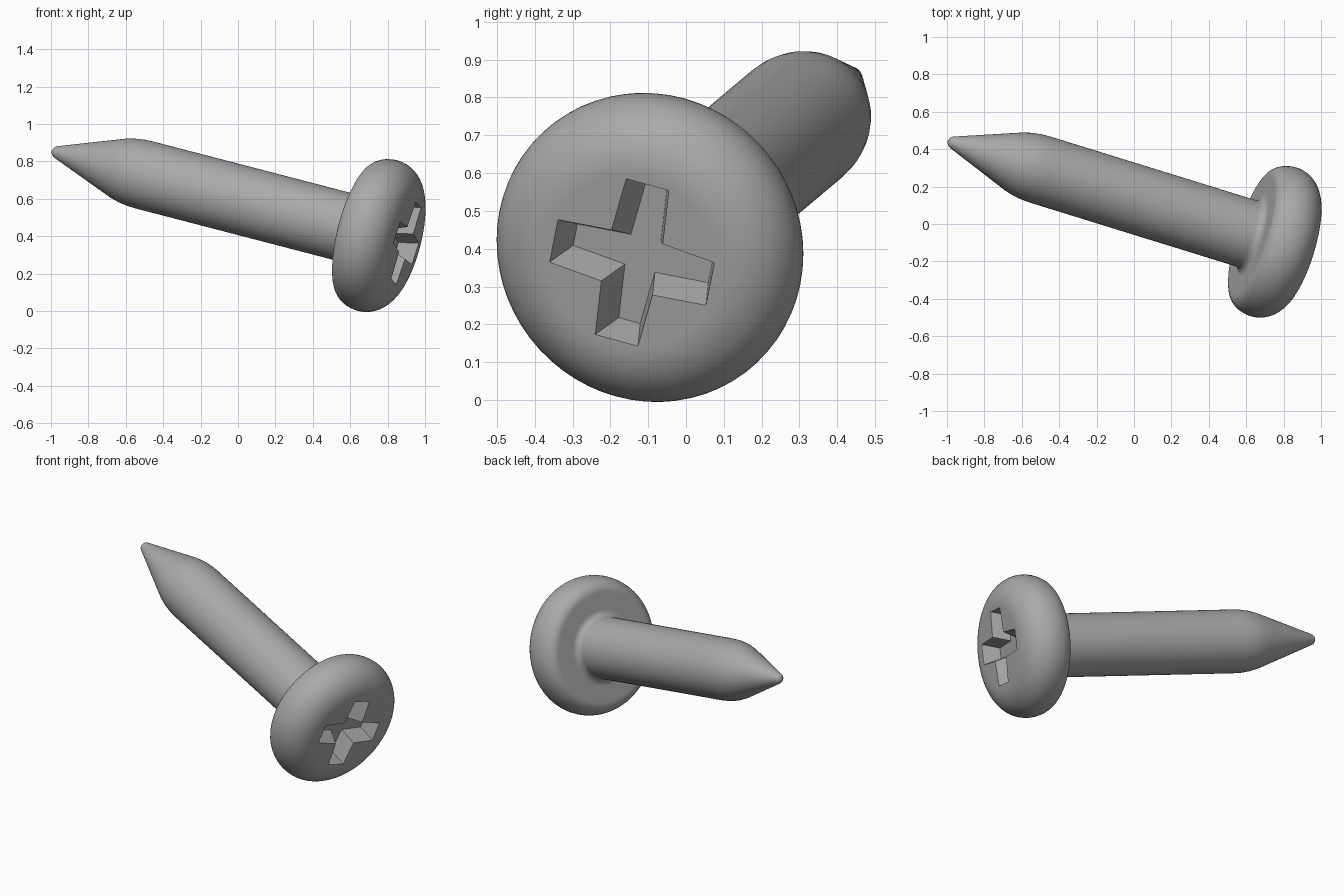
import bpy, bmesh
from math import pi, sin, cos
from mathutils import Matrix, Vector

if "Cube" in bpy.data.objects:
    bpy.data.objects.remove(bpy.data.objects["Cube"])

SEGMENTS = 64

steel = bpy.data.materials.new("steel_grey")
steel.use_nodes = True
colour = (0.4, 0.4, 0.4, 1)
steel.diffuse_color = colour
steel.node_tree.nodes["Principled BSDF"].inputs["Base Color"].default_value = colour


def arc(r, z, semi_r, semi_z, start, end, steps):
    """Elliptical arc in the (radius, height) plane, angles in quarter turns."""
    angles = [(start + (end - start) * i / steps) * pi / 2 for i in range(steps + 1)]
    return [(r + semi_r * cos(a), z + semi_z * sin(a)) for a in angles]


def loft(name, rings):
    """Skin a list of equal closed rings and cap both ends."""
    bm = bmesh.new()
    loops = [[bm.verts.new(p) for p in ring] for ring in rings]
    n = len(loops[0])
    for low, high in zip(loops, loops[1:]):
        for i in range(n):
            j = (i + 1) % n
            bm.faces.new((low[i], low[j], high[j], high[i]))
    bm.faces.new(loops[0][::-1])
    bm.faces.new(loops[-1])
    bmesh.ops.recalc_face_normals(bm, faces=bm.faces)
    mesh = bpy.data.meshes.new(name)
    bm.to_mesh(mesh)
    bm.free()
    mesh.materials.append(steel)
    obj = bpy.data.objects.new(name, mesh)
    bpy.context.collection.objects.link(obj)
    return obj


def circle(r, z):
    return [(r * cos(2 * pi * i / SEGMENTS), r * sin(2 * pi * i / SEGMENTS), z)
            for i in range(SEGMENTS)]


def cross(z, inset):
    """Cross outline with slightly tapered arms."""
    inner, tip, length = 0.072 - inset, 0.06 - inset, 0.22 - inset
    ring = []
    for k in range(4):
        turn = Matrix.Rotation(k * pi / 2, 3, 'Z')
        for x, y in ((inner, -inner), (length, -tip), (length, tip)):
            ring.append(turn @ Vector((x, y, z)))
    return ring


# Screw profile from the point, along the shank, to the head face
profile = arc(0, -1.845, 0.034, 0.034, -0.93, -0.25, 6)            # rounded point
profile += [(0.145, -1.545), (0.163, -1.495), (0.176, -1.445),     # soft shoulder
            (0.183, -1.395), (0.185, -1.34)]
profile += arc(0.225, -0.165, 0.04, 0.04, 2, 1, 6)                 # neck fillet
profile += [(0.23, -0.125), (0.325, -0.125)]                       # underside
profile += arc(0.335, 0, 0.081, 0.125, -1, 0, 10)                  # back rim
profile += arc(0.24, 0, 0.176, 0.163, 0, 1, 14)[1:]                # domed rim
profile += [(0.235, 0.163)]                                        # flat face
screw = loft("screw_body", [circle(r, z) for r, z in profile])

# Cross-shaped drive recess, walls sloping inwards
FACE, DEPTH, SLOPE = 0.163, 0.1, 0.3
cutter = loft("recess_cutter", [cross(FACE + h, SLOPE * -h) for h in (-DEPTH, 0.02)])
cutter.hide_render = True
cut = screw.modifiers.new("recess", 'BOOLEAN')
cut.operation = 'DIFFERENCE'
cut.solver = 'EXACT'
cut.object = cutter
bpy.context.view_layer.objects.active = screw
screw.select_set(True)
cutter.select_set(False)
bpy.ops.object.modifier_apply(modifier=cut.name)
bpy.data.objects.remove(cutter)
bpy.ops.object.shade_smooth_by_angle(angle=pi / 6)

# Tilt the screw: its axis points from the tip to the head
axis = Vector((0.927, -0.287, -0.241)).normalized()
arm = Vector((0.049, 0.207, -0.057))
arm = (arm - axis * arm.dot(axis)).normalized()
frame = Matrix((arm, axis.cross(arm), axis)).transposed().to_4x4()
screw.matrix_world = Matrix.Translation((0.748, -0.096, 0.403)) @ frame
